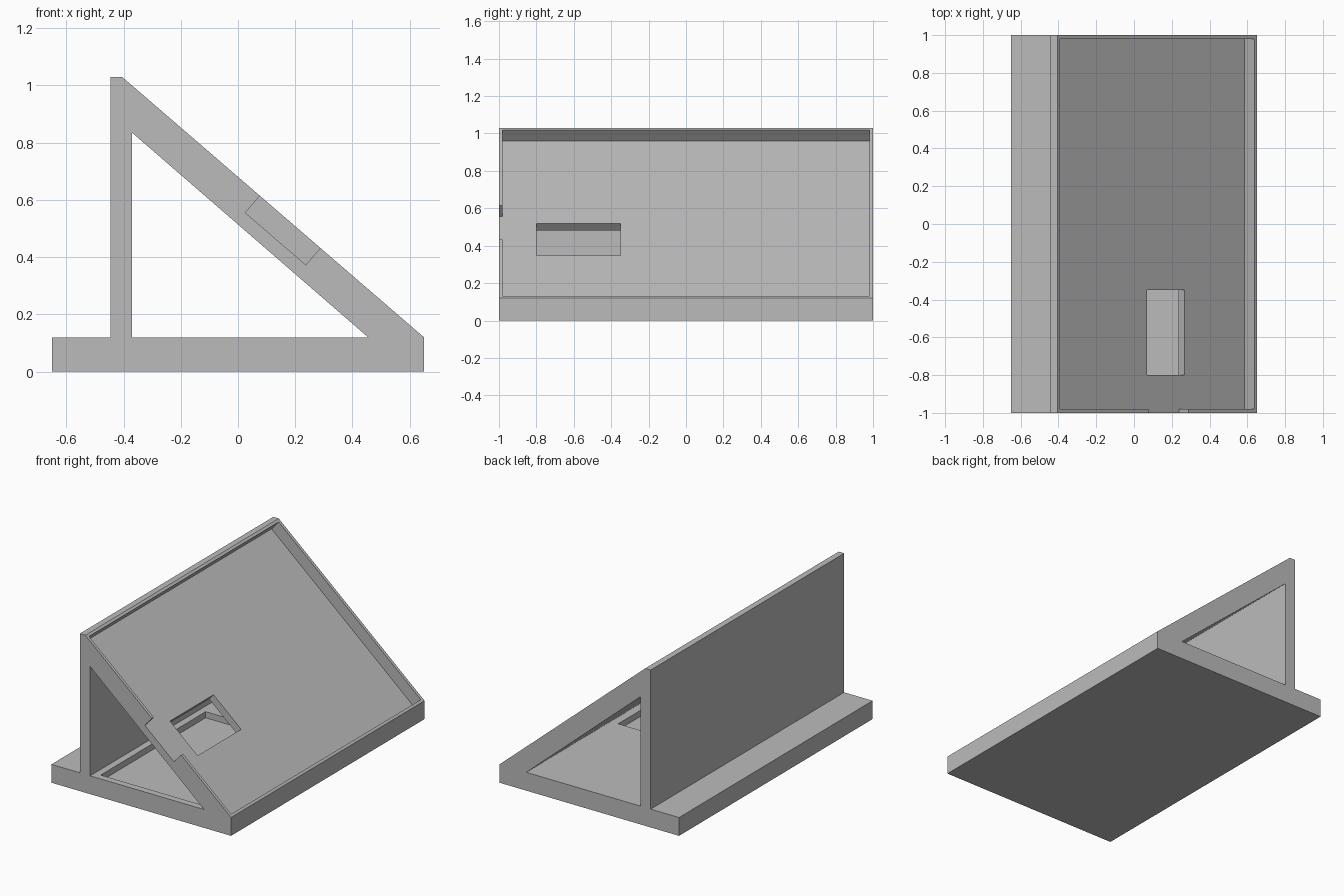
import bpy
import bmesh
from mathutils import Vector

cube = bpy.data.objects.get("Cube")
if cube:
    bpy.data.objects.remove(cube, do_unlink=True)

grey = bpy.data.materials.new("plain_grey")
grey.use_nodes = True
colour = (0.5, 0.5, 0.5, 1)
grey.diffuse_color = colour
grey.node_tree.nodes["Principled BSDF"].inputs["Base Color"].default_value = colour


def prism(name, profile, y0, y1):
    """Extrude an x-z profile along y."""
    bm = bmesh.new()
    face = bm.faces.new([bm.verts.new((x, y0, z)) for x, z in profile])
    new = bmesh.ops.extrude_face_region(bm, geom=[face])["geom"]
    verts = [v for v in new if isinstance(v, bmesh.types.BMVert)]
    bmesh.ops.translate(bm, vec=(0, y1 - y0, 0), verts=verts)
    bmesh.ops.recalc_face_normals(bm, faces=bm.faces)
    mesh = bpy.data.meshes.new(name)
    bm.to_mesh(mesh)
    bm.free()
    mesh.materials.append(grey)
    obj = bpy.data.objects.new(name, mesh)
    bpy.context.collection.objects.link(obj)
    return obj


def cut(target, name, profile, y0, y1):
    """Subtract a prism from the target."""
    cutter = prism(name, profile, y0, y1)
    cutter.hide_render = True
    mod = target.modifiers.new(name, "BOOLEAN")
    mod.operation = "DIFFERENCE"
    mod.solver = "EXACT"
    mod.object = cutter
    bpy.context.view_layer.objects.active = target
    bpy.ops.object.modifier_apply(modifier=name)
    bpy.data.objects.remove(cutter, do_unlink=True)


# Sloped panel frame: s runs down the slope, d runs into the panel
TOP, BOTTOM = Vector((-0.405, 1.03)), Vector((0.65, 0.12))
DOWN = (BOTTOM - TOP).normalized()
INTO = Vector((DOWN.y, -DOWN.x))
LENGTH = (BOTTOM - TOP).length
DEPTH = 0.078


def slope_box(s0, s1, d0, d1):
    return [TOP + DOWN * s + INTO * d
            for s, d in ((s0, d0), (s1, d0), (s1, d1), (s0, d1))]


# Base, upright wall and slope in one solid
stand = prism("sloped_stand", [
    (-0.65, 0), (0.65, 0), BOTTOM, TOP,
    (-0.445, 1.03), (-0.445, 0.12), (-0.65, 0.12)], -1, 1)

# Open triangular tunnel
cut(stand, "tunnel", [(-0.37, 0.12), (0.455, 0.12), (-0.37, 0.835)], -1.1, 1.1)

# Shallow tray in the slope with a thin rim
cut(stand, "tray", slope_box(0.0175, LENGTH - 0.0175, -0.1, DEPTH), -0.98, 0.98)

# Notch through the front rim
cut(stand, "rim_notch", slope_box(0.636, 0.915, -0.1, DEPTH), -1.1, -0.97)

# Window through the tray floor
cut(stand, "window", slope_box(0.692, 0.956, 0.03, 0.2), -0.8, -0.35)

# Pocket in the base inside the tunnel
cut(stand, "base_pocket",
    [(-0.325, 0.08), (0.4, 0.08), (0.4, 0.14), (-0.325, 0.14)], -0.955, 0.13)
